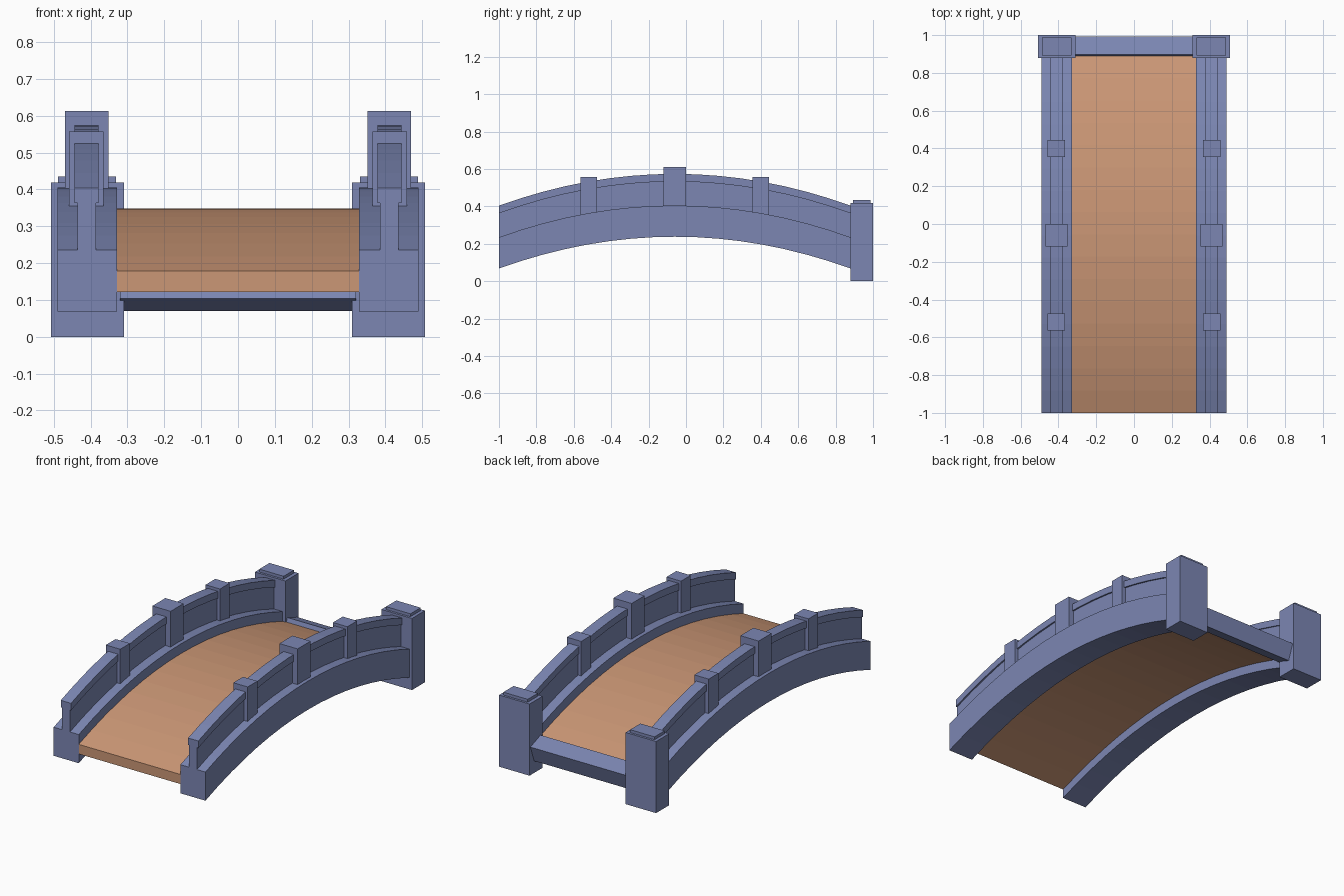
import bpy, bmesh
from math import radians
from mathutils import Matrix

if "Cube" in bpy.data.objects:
    bpy.data.objects.remove(bpy.data.objects["Cube"])

Y0, Y1, RISE, SEG = -1.0, 0.88, 0.17, 16
YC, HALF = (Y0 + Y1) / 2, (Y1 - Y0) / 2


def material(name, rgb):
    m = bpy.data.materials.new(name)
    m.diffuse_color = (*rgb, 1)
    m.use_nodes = True
    m.node_tree.nodes["Principled BSDF"].inputs["Base Color"].default_value = m.diffuse_color
    return m


STONE = material("blue_stone", (0.20, 0.24, 0.45))
PAVING = material("tan_paving", (0.60, 0.31, 0.18))


def finish(name, bm, mat):
    bmesh.ops.recalc_face_normals(bm, faces=bm.faces)
    me = bpy.data.meshes.new(name)
    bm.to_mesh(me)
    bm.free()
    me.materials.append(mat)
    ob = bpy.data.objects.new(name, me)
    bpy.context.collection.objects.link(ob)
    return ob


def arch(name, x0, x1, z0, z1, mat, y1=Y1):
    """Rectangular section swept along the arch; z0, z1 are crown heights."""
    bm = bmesh.new()
    rings = []
    for i in range(SEG + 1):
        y = Y0 + (y1 - Y0) * i / SEG
        drop = RISE * ((y - YC) / HALF) ** 2
        rings.append([bm.verts.new((x, y, z - drop))
                      for x, z in ((x0, z0), (x1, z0), (x1, z1), (x0, z1))])
    for a, b in zip(rings, rings[1:]):
        for k in range(4):
            n = (k + 1) % 4
            bm.faces.new((a[k], a[n], b[n], b[k]))
    bm.faces.new(rings[0])
    bm.faces.new(rings[-1])
    return finish(name, bm, mat)


def box(name, lo, hi, mat=STONE, tilt=0):
    size = [b - a for a, b in zip(lo, hi)]
    mid = [(a + b) / 2 for a, b in zip(lo, hi)]
    bm = bmesh.new()
    bmesh.ops.create_cube(bm, size=1, matrix=Matrix.Translation(mid)
                          @ Matrix.Rotation(tilt, 4, 'X') @ Matrix.Diagonal((*size, 1)))
    return finish(name, bm, mat)


def mirrored(ob):
    ob.modifiers.new("mirror", 'MIRROR').use_axis = (True, False, False)


# walkway
arch("deck", -0.328, 0.328, 0.292, 0.348, PAVING, 0.89)

# side girders, parapet walls and their coping
mirrored(arch("side_girder", 0.328, 0.49, 0.238, 0.405, STONE))
mirrored(arch("parapet_wall", 0.385, 0.435, 0.40, 0.54, STONE))
mirrored(arch("parapet_coping", 0.378, 0.444, 0.533, 0.574, STONE))

# posts along the parapet
mirrored(box("crown_post", (0.351, -0.12, 0.395), (0.469, 0.0, 0.612)))
for label, y in (("front", -0.52), ("back", 0.40)):
    mirrored(box(label + "_small_post", (0.365, y - 0.045, 0.35), (0.458, y + 0.045, 0.557)))

# end pillars with raised caps
mirrored(box("end_pillar", (0.31, 0.88, 0.0), (0.507, 1.0, 0.418)))
mirrored(box("pillar_cap", (0.331, 0.893, 0.41), (0.488, 0.987, 0.435)))

# tilted threshold beam between the pillars
box("threshold_beam", (-0.32, 0.878, 0.084), (0.32, 0.978, 0.184), STONE, radians(-20))
